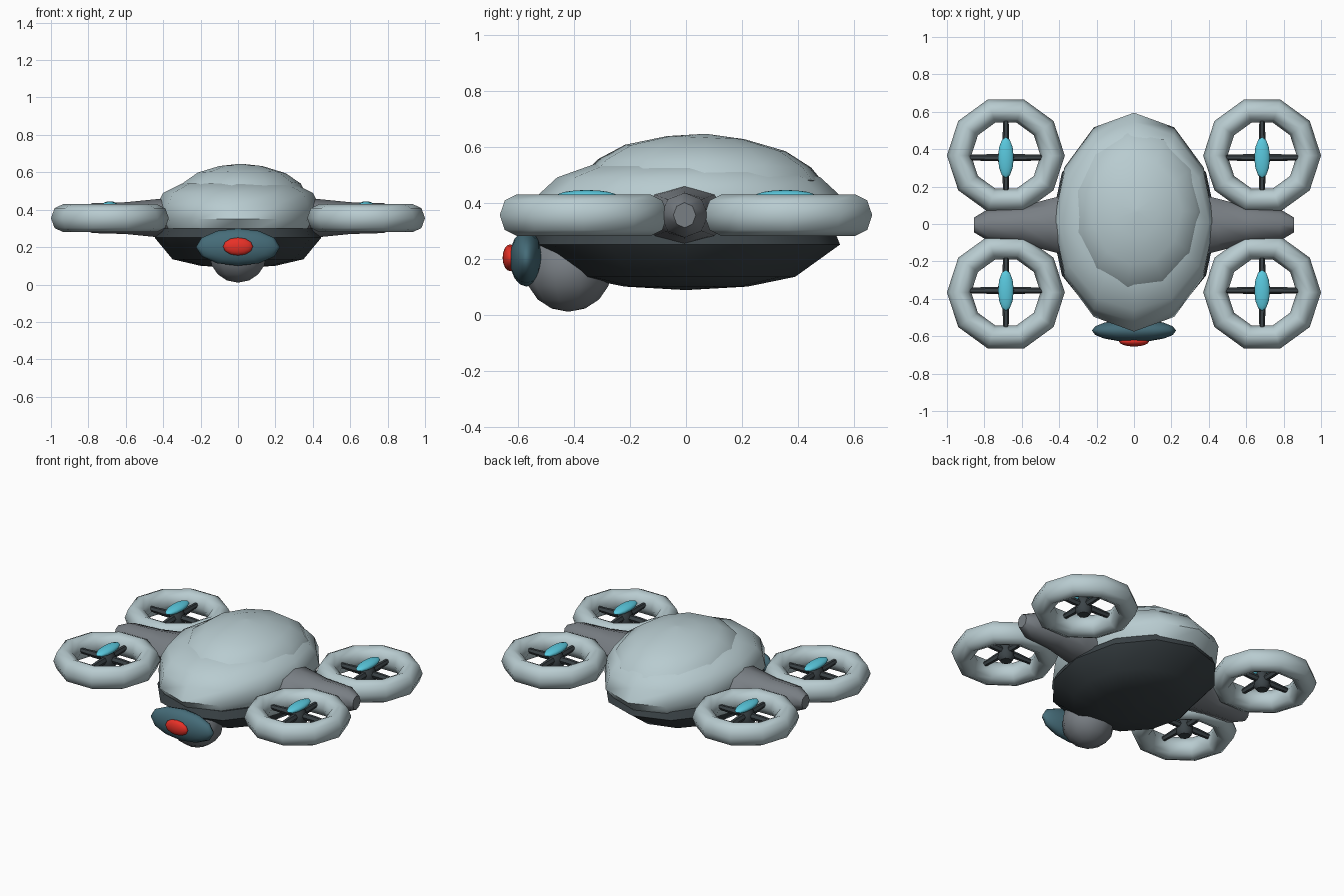
import bpy, bmesh, math
from mathutils import Vector

cube = bpy.data.objects.get("Cube")
if cube:
    bpy.data.objects.remove(cube, do_unlink=True)


def material(name, color):
    m = bpy.data.materials.new(name)
    m.diffuse_color = (*color, 1)
    m.use_nodes = True
    m.node_tree.nodes["Principled BSDF"].inputs["Base Color"].default_value = (*color, 1)
    return m


SHELL = material("pale_shell", (0.48, 0.6, 0.63))
DARK = material("dark_underside", (0.045, 0.058, 0.065))
GREY = material("grey_joint", (0.19, 0.21, 0.23))
TEAL = material("teal_housing", (0.06, 0.15, 0.19))
CYAN = material("cyan_cap", (0.1, 0.58, 0.73))
RED = material("red_lens", (0.8, 0.03, 0.02))


def finish(obj, name, mat, angle=50):
    obj.name = name
    obj.data.materials.append(mat)
    bpy.ops.object.select_all(action="DESELECT")
    obj.select_set(True)
    bpy.context.view_layer.objects.active = obj
    bpy.ops.object.shade_smooth_by_angle(angle=math.radians(angle))
    return obj


def loft(name, rings, mat, sides=12, location=(0, 0, 0), rotation=(0, 0, 0)):
    """Skin elliptical rings given as (x radius, y radius, height), capped at both ends."""
    bm = bmesh.new()
    loops = []
    for rx, ry, z in rings:
        loops.append([bm.verts.new((rx * math.cos(a), ry * math.sin(a), z))
                      for a in (math.tau * i / sides for i in range(sides))])
    for low, high in zip(loops, loops[1:]):
        for i in range(sides):
            j = (i + 1) % sides
            bm.faces.new((low[i], low[j], high[j], high[i]))
    for loop in (loops[0], loops[-1]):
        cap = bm.faces.new(loop)
        bmesh.ops.poke(bm, faces=[cap])
    bmesh.ops.recalc_face_normals(bm, faces=bm.faces)
    mesh = bpy.data.meshes.new(name)
    bm.to_mesh(mesh)
    bm.free()
    obj = bpy.data.objects.new(name, mesh)
    bpy.context.collection.objects.link(obj)
    obj.location = location
    obj.rotation_euler = rotation
    return finish(obj, name, mat)


def ellipsoid(name, center, radii, mat, rotation=(0, 0, 0), segments=12, rings=8):
    bpy.ops.mesh.primitive_uv_sphere_add(segments=segments, ring_count=rings,
                                         location=center, rotation=rotation)
    obj = bpy.context.object
    obj.scale = radii
    return finish(obj, name, mat, 60)


# Body shell, canopy and dark belly
loft("body_shell", [(0.37, 0.5, 0.25), (0.43, 0.585, 0.35), (0.43, 0.535, 0.43),
                    (0.4, 0.47, 0.49), (0.3, 0.33, 0.54), (0.05, 0.05, 0.55)],
     SHELL, location=(0, 0.01, 0))
loft("canopy", [(0.3, 0.36, -0.03), (0.345, 0.425, 0), (0.32, 0.385, 0.045),
                (0.24, 0.29, 0.1), (0.12, 0.14, 0.137), (0.01, 0.01, 0.15)],
     SHELL, sides=11, location=(0.015, 0.065, 0.495), rotation=(-0.04, 0, 0))
loft("belly", [(0.01, 0.01, 0.088), (0.2, 0.22, 0.1), (0.35, 0.39, 0.135),
               (0.445, 0.55, 0.25), (0.42, 0.53, 0.3)], DARK, location=(0, 0, 0))

# Camera head under the nose
ellipsoid("camera_ball", (0, -0.42, 0.16), (0.16, 0.155, 0.15), GREY, segments=10)
ellipsoid("camera_housing", (0, -0.57, 0.2), (0.225, 0.1, 0.06), TEAL, (math.pi / 2, 0, 0))
ellipsoid("camera_lens", (0, -0.628, 0.203), (0.08, 0.048, 0.027), RED, (math.pi / 2, 0, 0))


def rotor(x, y, label):
    # Duct ring
    bpy.ops.mesh.primitive_torus_add(major_segments=10, minor_segments=8,
                                     major_radius=0.25, minor_radius=0.065,
                                     location=(x, y * 1.03, 0.355),
                                     rotation=(0, 0, 0 if x > 0 else math.pi))
    bpy.context.object.scale.z = 1.15
    finish(bpy.context.object, label + "_duct", SHELL, 60)
    # Hub and cap
    loft(label + "_hub", [(0.035, 0.035, 0.3), (0.05, 0.05, 0.32),
                          (0.045, 0.045, 0.38), (0.03, 0.03, 0.42)],
         DARK, sides=8, location=(x, y, 0))
    ellipsoid(label + "_hub_cap", (x, y, 0.422), (0.042, 0.11, 0.023), CYAN)
    # Four spokes reaching into the duct
    for i in range(4):
        a = i * math.pi / 2
        direction = Vector((math.cos(a), math.sin(a), 0))
        loft(f"{label}_spoke_{i + 1}", [(0.018, 0.022, 0), (0.018, 0.022, 0.1),
                                        (0.014, 0.014, 0.22)],
             DARK, sides=6, location=(x, y, 0.365),
             rotation=direction.to_track_quat("Z", "Y").to_euler())


for side, sx in (("left", 1), ("right", -1)):
    # Side arm between the two ducts
    loft(side + "_arm", [(0.11, 0.17, 0.33), (0.1, 0.14, 0.45), (0.085, 0.1, 0.6),
                         (0.08, 0.085, 0.78), (0.045, 0.04, 0.855)],
         GREY, sides=8, location=(0, -0.005, 0.355), rotation=(0, sx * math.pi / 2, 0))
    for end, sy in (("front", -1), ("rear", 1)):
        rotor(sx * 0.685, sy * 0.355, f"{end}_{side}")
